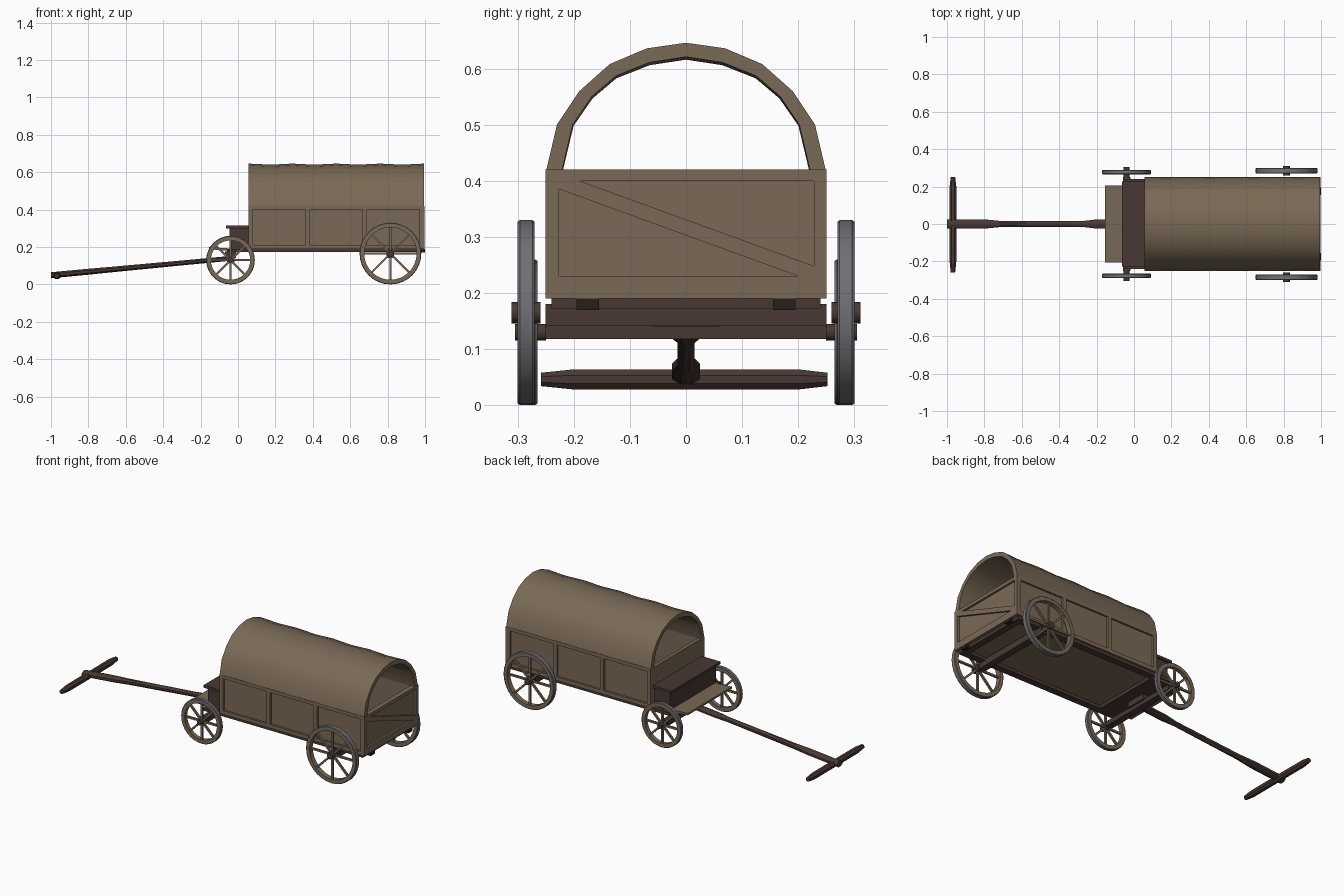
import bpy, bmesh, math
from mathutils import Vector, Matrix

if "Cube" in bpy.data.objects:
    bpy.data.objects.remove(bpy.data.objects["Cube"])


def material(name, rgb):
    m = bpy.data.materials.new(name)
    m.diffuse_color = (*rgb, 1)
    m.use_nodes = True
    m.node_tree.nodes["Principled BSDF"].inputs["Base Color"].default_value = m.diffuse_color
    return m


TAN = material("tan wood", (0.195, 0.143, 0.092))
DARK = material("dark wood", (0.066, 0.040, 0.033))
IRON = material("grey iron", (0.165, 0.160, 0.175))
BLACK = material("black iron", (0.020, 0.014, 0.012))


def finish(name, bm, mat, smooth=False):
    bmesh.ops.recalc_face_normals(bm, faces=bm.faces[:])
    me = bpy.data.meshes.new(name)
    bm.to_mesh(me)
    bm.free()
    ob = bpy.data.objects.new(name, me)
    bpy.context.collection.objects.link(ob)
    me.materials.append(mat)
    if smooth:
        bpy.ops.object.select_all(action='DESELECT')
        bpy.context.view_layer.objects.active = ob
        ob.select_set(True)
        bpy.ops.object.shade_smooth_by_angle(angle=math.radians(35))
    return ob


def add_box(bm, x, y, z):
    r = bmesh.ops.create_cube(bm, size=1)
    for v in r["verts"]:
        v.co = Vector([(a[0] + a[1]) / 2 + c * (a[1] - a[0]) for a, c in zip((x, y, z), v.co)])


def boxes(name, mat, *items):
    bm = bmesh.new()
    for it in items:
        add_box(bm, *it)
    return finish(name, bm, mat)


def loft(bm, rings, closed=False):
    rows = [[bm.verts.new(p) for p in r] for r in rings]
    n = len(rows[0])
    for i in range(len(rows) if closed else len(rows) - 1):
        a, b = rows[i], rows[(i + 1) % len(rows)]
        for k in range(n):
            bm.faces.new((a[k], a[(k + 1) % n], b[(k + 1) % n], b[k]))
    if not closed:
        bm.faces.new(rows[0])
        bm.faces.new(rows[-1])


def prism_x(name, mat, pts, x0, x1):
    bm = bmesh.new()
    loft(bm, [[(x, y, z) for y, z in pts] for x in (x0, x1)])
    return finish(name, bm, mat)


X0, X1, ZB, ZT, W = 0.055, 0.995, 0.19, 0.42, 0.25

# box bed: floor, front wall and framed side walls with three recessed panels
boxes("bed_floor", TAN, ((X0, X1 - .01), (-.24, .24), (ZB, ZB + .015)))
boxes("front_wall", TAN, ((X0, X0 + .02), (-.24, .24), (ZB, ZT)))
for side, s in (("near", -1), ("far", 1)):
    def yr(a, b):
        return tuple(sorted((s * a, s * b)))
    boxes(side + "_side_panel", TAN, ((X0, X1 - .01), yr(.225, .239), (ZB, ZT)))
    items = [((X0, X1), yr(.235, W), (ZB, ZB + .022)), ((X0, X1), yr(.235, W), (ZT - .02, ZT))]
    step = (X1 - X0 - .024) / 3
    for i in range(4):
        x = X0 + i * step
        items.append(((x, x + .024), yr(.235, W), (ZB + .022, ZT - .02)))
    boxes(side + "_side_frame", TAN, *items)

# tailgate with a diagonal brace
boxes("tailgate_panel", TAN, ((X1 - .025, X1 - .009), (-.24, .24), (ZB, ZT)))
boxes("tailgate_frame", TAN,
      ((X1 - .012, X1 + .003), (-W, W), (ZB, .23)), ((X1 - .012, X1 + .003), (-W, W), (.40, ZT)),
      ((X1 - .012, X1 + .003), (-W, -.226), (.23, .40)), ((X1 - .012, X1 + .003), (.228, W), (.23, .40)))
prism_x("tailgate_brace", TAN,
        [(-.226, .40), (-.226, .385), (.20, .23), (.228, .23), (.228, .248), (-.19, .40)], X1 - .012, X1 + .003)
boxes("tailgate_hinges", BLACK, *[((X1 - .02, X1 + .005), (y - .02, y + .02), (.17, ZB)) for y in (-.175, .175)])

# curved cover, sagging slightly between its hoops
half_out = [(.25, .415), (.23, .5), (.19, .56), (.136, .608), (.07, .636)]
half_in = [(.222, .415), (.202, .5), (.168, .55), (.125, .587), (.065, .611)]


def arch(h, top):
    return h + [(0, top)] + [(-y, z) for y, z in reversed(h)]


profile = arch(half_out, .646) + list(reversed(arch(half_in, .621)))
bm = bmesh.new()
rings = []
for i in range(9):
    k = .992 if i % 2 else 1
    rings.append([(X0 + (X1 - X0) * i / 8, y * k, .415 + (z - .415) * (.975 if i % 2 else 1)) for y, z in profile])
loft(bm, rings)
finish("cover", bm, TAN, True)

# undercarriage frame
boxes("chassis_frame", DARK,
      ((-.06, X1 - .015), (-.24, -.20), (.172, ZB)), ((-.06, X1 - .015), (.20, .24), (.172, ZB)),
      ((-.06, .06), (-.20, .20), (.172, ZB)), ((X1 - .055, X1 - .015), (-.20, .20), (.172, ZB)))

# driver seat and footboard
boxes("seat_box", DARK, ((-.045, X0), (-.215, .215), (ZB, .302)))
boxes("seat", DARK, ((-.065, X0), (-.227, .227), (.300, .315)))
bm = bmesh.new()
foot = [(-.155, .200), (-.155, .188), (-.04, .178), (-.04, .192)]
loft(bm, [[(x, y, z) for x, z in foot] for y in (-.205, .205)])
finish("footboard", bm, TAN)

# axle beams
boxes("front_axle", DARK, ((-.06, -.02), (-.25, .25), (.118, .145)), ((-.07, -.01), (-.06, .06), (.14, .175)))
boxes("rear_axle", DARK, ((.795, .835), (-.25, .25), (.142, .18)))


def ring(bm, prof, n=32):
    # profile of (radius, y) revolved around the wheel axis
    loft(bm, [[(r * math.cos(2 * math.pi * i / n), y, r * math.sin(2 * math.pi * i / n))
               for r, y in prof] for i in range(n)], True)


def wheel(name, x, y, R, w, hub_r, hub_w, spokes):
    place = Matrix.Translation((x, y, R))
    h = w / 2
    bm = bmesh.new()
    ring(bm, [(R - .007, -h), (R - .003, -h), (R, -h + .004), (R, h - .004), (R - .003, h), (R - .007, h)])
    parts = [finish(name + "_tyre", bm, IRON, True)]
    bm = bmesh.new()
    g = h * .97
    ring(bm, [(R - .025, -g), (R - .005, -g), (R - .005, g), (R - .025, g)])
    parts.append(finish(name + "_rim", bm, TAN, True))
    bm = bmesh.new()
    for i in range(spokes):
        b2 = bmesh.new()
        a = Matrix.Rotation(2 * math.pi * i / spokes, 4, 'Y')
        b2.free()
        c = bmesh.ops.create_cube(bm, size=1)["verts"]
        for v in c:
            v.co = a @ Vector((v.co.x * .011, v.co.y * .011, .01 + (v.co.z + .5) * (R - .03)))
    parts.append(finish(name + "_spokes", bm, TAN))
    bm = bmesh.new()
    bmesh.ops.create_cone(bm, cap_ends=True, segments=12, radius1=hub_r, radius2=hub_r, depth=hub_w,
                          matrix=Matrix.Rotation(math.pi / 2, 4, 'X'))
    parts.append(finish(name + "_hub", bm, DARK, True))
    for p in parts:
        p.matrix_world = place


# wheels
for side, s in (("near", -1), ("far", 1)):
    wheel("front_wheel_" + side, -.04, s * .277, .13, .024, .015, .055, 8)
    wheel("rear_wheel_" + side, .815, s * .285, .165, .03, .019, .052, 8)


# tongue, narrow in the middle, sloping down to the crossbar
def octagon(ry, rz):
    return [(ry * math.cos(math.pi * (i + .5) / 4) * 1.08, rz * math.sin(math.pi * (i + .5) / 4) * 1.08)
            for i in range(8)]


bm = bmesh.new()
rings = []
for x, r, rz in [(-1, .025, .016), (-.80, .025, .016), (-.70, .015, .015), (-.28, .015, .013),
                 (-.20, .025, .013), (-.04, .025, .013)]:
    z = .049 + (x + 1) * .094
    rings.append([(x, y, z + dz) for y, dz in octagon(r, rz)])
loft(bm, rings)
finish("tongue", bm, DARK, True)

bm = bmesh.new()
loft(bm, [[(-.968 + dx, y, .046 + dz) for dx, dz in octagon(r, r)]
          for y, r in [(-.258, .012), (-.20, .018), (.20, .018), (.252, .012)]])
finish("crossbar", bm, DARK, True)
